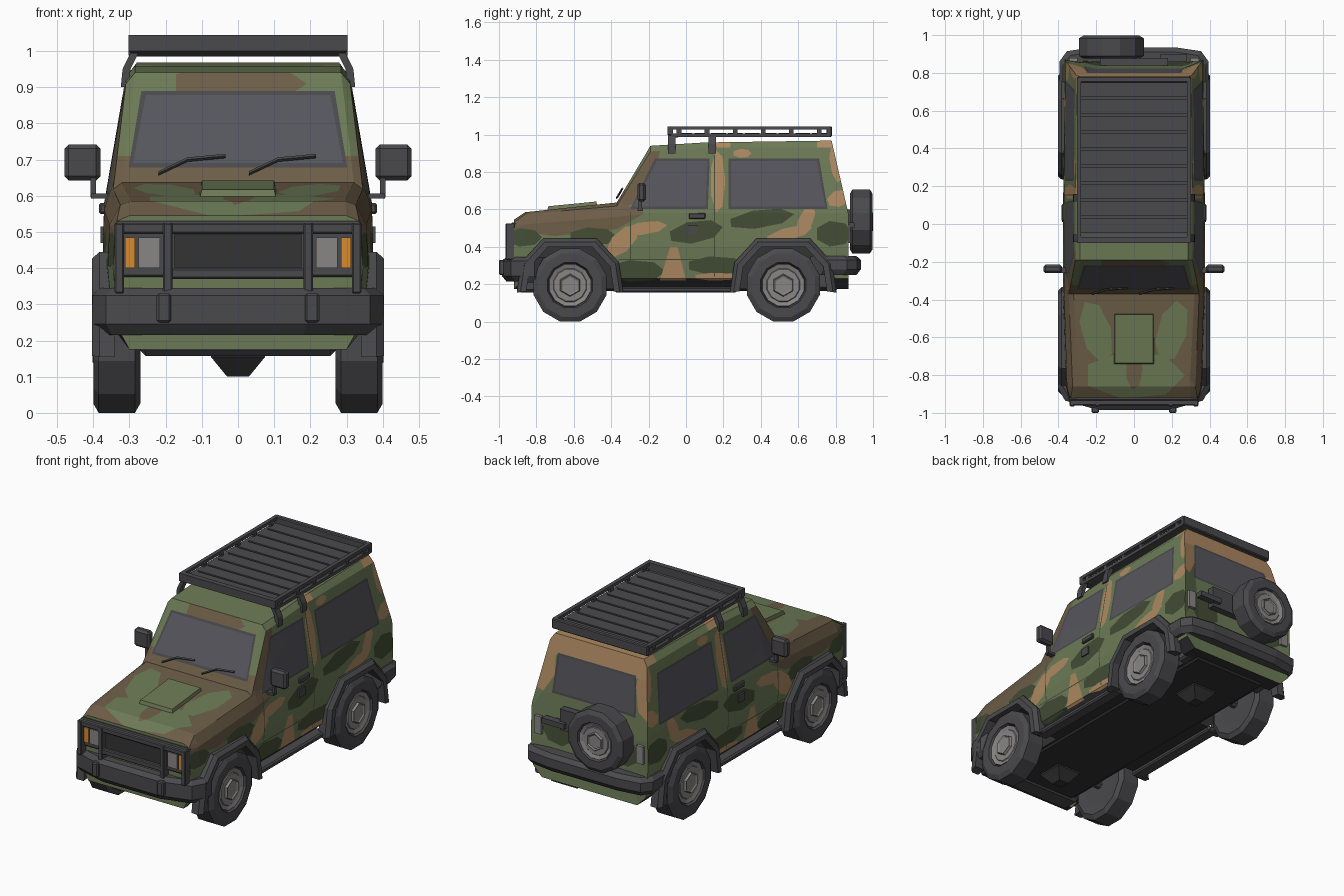
import bpy, bmesh, math
from mathutils import Vector

if "Cube" in bpy.data.objects:
    bpy.data.objects.remove(bpy.data.objects["Cube"])

# ---- colours (linear) ----
COL = {"paint green": (.15, .195, .092), "paint dark green": (.056, .074, .036), "paint brown": (.15, .108, .062),
       "paint tan": (.42, .25, .12), "dark trim": (.068, .068, .074), "window glass": (.092, .092, .108),
       "black underside": (.033, .033, .034), "wheel grey": (.25, .24, .235), "indicator orange": (.68, .26, .03)}
MAT = {}
for n, c in COL.items():
    MAT[n] = bpy.data.materials.new(n)
    MAT[n].diffuse_color = (*c, 1)
GREEN, DARK, BROWN, TAN, TRIM, GLASS, BLACK, GREY, ORANGE = COL


# ---- helpers ----
def loft(name, rings, mat, mirror=False, bev=0):
    """Skin a row of closed rings, cap both ends, optionally add the mirrored twin."""
    bm = bmesh.new()
    for s in ((1, -1) if mirror else (1,)):
        vs = [[bm.verts.new((p[0] * s, p[1], p[2])) for p in r] for r in rings]
        n = len(rings[0])
        for a, b in zip(vs, vs[1:]):
            for i in range(n):
                bm.faces.new((a[i], a[(i + 1) % n], b[(i + 1) % n], b[i]))
        bm.faces.new(vs[0])
        bm.faces.new(vs[-1])
    bmesh.ops.recalc_face_normals(bm, faces=bm.faces[:])
    if bev:
        bmesh.ops.bevel(bm, geom=bm.edges[:], offset=bev, segments=1, affect='EDGES')
    me = bpy.data.meshes.new(name)
    bm.to_mesh(me)
    bm.free()
    ob = bpy.data.objects.new(name, me)
    bpy.context.collection.objects.link(ob)
    me.materials.append(MAT[mat])
    return ob


def rect(w, y0, y1, z, x=0):
    return [(x - w, y0, z), (x + w, y0, z), (x + w, y1, z), (x - w, y1, z)]


def box(name, x, w, y0, y1, z0, z1, mat=TRIM, bev=0):
    """Box of half-width w around x; off-centre boxes are mirrored."""
    return loft(name, [rect(w, y0, y1, z, x) for z in (z0, z1)], mat, x > 0, bev)


def lathe(name, prof, c, axis, n, mat, mirror=False):
    """Turn (distance along axis, radius) pairs around the x or y axis."""
    rings = []
    for t, r in prof:
        ang = [2 * math.pi * (i + .5) / n for i in range(n)]
        uv = [(c[0] + r * math.cos(a), c[1] + r * math.sin(a)) for a in ang]
        rings.append([(t, u, v) if axis == 'x' else (u, t, v) for u, v in uv])
    return loft(name, rings, mat, mirror)


def paint(axis, pts, mat, test):
    """Cut a convex outline, projected along an axis, into the body faces passing the test and colour them."""
    to3 = {'x': lambda p: Vector((0, *p)), 'y': lambda p: Vector((p[0], 0, p[1])), 'z': lambda p: Vector((*p, 0))}[axis]
    bm.normal_update()
    faces = [f for f in bm.faces if test(f)]
    mid = to3([sum(v) / len(pts) for v in zip(*pts)])
    for a, b in zip(pts, pts[1:] + pts[:1]):
        co = to3(a)
        no = to3((b[1] - a[1], a[0] - b[0])).normalized()
        if (mid - co).dot(no) > 0:
            no = -no
        geom = set(faces) | {e for f in faces for e in f.edges} | {v for f in faces for v in f.verts}
        r = bmesh.ops.bisect_plane(bm, geom=list(geom), dist=1e-5, plane_co=co, plane_no=no)
        faces = [f for f in r['geom'] if isinstance(f, bmesh.types.BMFace) and (f.calc_center_median() - co).dot(no) < 0]
    for f in faces:
        f.material_index = list(COL).index(mat)


def blob(axis, mat, test, u, v, ru, rv, tilt=0):
    """Camouflage patch: a tilted seven-sided oval."""
    t, pts = math.radians(tilt), []
    for i in range(7):
        a, b = ru * math.cos(i * math.tau / 7), rv * math.sin(i * math.tau / 7)
        pts.append((u + a * math.cos(t) - b * math.sin(t), v + a * math.sin(t) + b * math.cos(t)))
    paint(axis, pts, mat, test)


def trapezoid(axis, mat, test, b0, b1, t0, t1, z0, z1, g=0):
    paint(axis, [(b0 - g, z0 - g), (b1 + g, z0 - g), (t1 + g, z1 + g), (t0 - g, z1 + g)], mat, test)


# ---- body shell: cross-sections from front to back ----
AXLES, WHEEL_Z = (-.62, .52), .195


def section(y, w, belt, shoulder, roof_pt, lean=0):
    """Half section from sill to roof, then mirrored; lean tips the top forward."""
    half = [(.3, .175), (w - .015, .23), (w, .4), (w - .005, belt), shoulder, roof_pt]
    h = [(x, y - lean * max(0, z - .57), z) for x, z in half]
    return h + [(-x, b, z) for x, b, z in reversed(h)]


body = loft("body_shell", [section(-.92, .345, .5, (.335, .53), (.30, .545)),
                           section(-.86, .36, .52, (.325, .575), (.295, .585)),
                           section(-.37, .375, .56, (.345, .618), (.32, .637)),
                           section(-.19, .375, .58, (.31, .91), (.285, .94)),
                           section(.1, .375, .58, (.31, .93), (.285, .958)),
                           section(.87, .37, .58, (.305, .93), (.28, .968), .23)], GREEN)
for m in list(MAT.values())[1:]:
    body.data.materials.append(m)


def arch(c, r):
    return [(c + r * math.cos(math.radians(a)), WHEEL_Z + r * math.sin(math.radians(a))) for a in (-8, 25, 60, 120, 155, 188)]


# wheel arches are cut out
for c in AXLES:
    cut = loft("arch_cutter", [[(x, y, z) for y, z in arch(c, .262)] for x in (.24, .6)], BLACK, True)
    cut.hide_render = True
    mod = body.modifiers.new("arch", 'BOOLEAN')
    mod.operation, mod.solver, mod.object = 'DIFFERENCE', 'EXACT', cut
bm = bmesh.new()
bm.from_object(body, bpy.context.evaluated_depsgraph_get())
body.modifiers.clear()
for o in [o for o in bpy.data.objects if o.name.startswith("arch_cutter")]:
    bpy.data.objects.remove(o)
bm.normal_update()
for f in bm.faces:
    p = f.calc_center_median()
    inside = any(abs(p.y - c) < .27 for c in AXLES) and p.z < .43 and .2 < abs(p.x) < .335 and abs(p.y) < .86
    f.material_index = 6 if inside or f.normal.z < -.5 else 0


def side(f): return abs(f.normal.x) > .5 and abs(f.calc_center_median().x) > .3
def top(f): return f.normal.z > .5 and f.calc_center_median().y < -.36
def roof(f): return f.normal.z > .4 and f.calc_center_median().z > .9
def screen(f): return f.normal.y < -.4 and f.calc_center_median().z > .62 and abs(f.normal.x) < .5
def back(f): return f.normal.y > .6 and f.calc_center_median().y > .75


# camouflage on the sides: centre y, z, radii, tilt
for p in ((-.62, .56, .4, .1, 3), (-.25, .79, .08, .2, -25)):
    blob('x', BROWN, side, *p)
for p in ((-.87, .45, .1, .05), (-.5, .455, .13, .05), (-.27, .27, .16, .06), (.05, .48, .15, .06, 10),
          (.16, .3, .16, .05), (.4, .55, .18, .05, 8), (.79, .47, .1, .07)):
    blob('x', DARK, side, *p)
for p in ((-.34, .43, .11, .055, 45), (-.22, .5, .12, .035, 8), (.16, .24, .12, .022), (.17, .75, .04, .17),
          (.3, .9, .05, .025), (.55, .47, .13, .035, 15), (.64, .54, .09, .04, 65), (.82, .66, .07, .045, 20), (.8, .84, .03, .1, 10)):
    blob('x', TAN, side, *p)
trapezoid('x', TAN, side, -.14, 0, -.085, -.045, .22, .4)
# camouflage on hood, roof edge, windscreen frame and tailgate
trapezoid('z', BROWN, top, -.4, .4, -.4, .4, -.95, -.36)
blob('z', GREEN, top, 0, -.8, .27, .13)
blob('z', BROWN, top, 0, -.77, .045, .11)
trapezoid('z', TAN, roof, -.4, .4, -.4, .4, .7, .81)
trapezoid('y', BROWN, screen, -.35, .35, -.34, .34, .62, .71)
blob('y', BROWN, screen, 0, .91, .19, .06)
trapezoid('y', TAN, back, -.35, .35, -.35, .35, .86, .97)
for s in (-1, 1):
    blob('z', GREEN, top, s * .2, -.57, .08, .17, -s * 15)
    blob('z', TAN, roof, s * .31, .18, .08, .06)
    blob('y', TAN, back, s * .33, .82, .08, .17)
    blob('y', DARK, back, s * .21, .45, .1, .08)
# door seams, crease line, then window frames and glass
for y, h in ((-.3, .59), (.15, .89)):
    trapezoid('x', DARK, side, y, y + .006, y, y + .006, .24, h)
trapezoid('x', DARK, side, -.36, .28, -.36, .28, .33, .336)
for mat, g in ((TRIM, .012), (GLASS, 0)):
    trapezoid('x', mat, side, -.285, .105, -.155, .115, .615, .86, g)
    trapezoid('x', mat, side, .24, .745, .24, .7, .615, .86, g)
    trapezoid('y', mat, screen, -.29, .29, -.255, .255, .69, .878, g)
    trapezoid('y', mat, back, -.255, .255, -.235, .235, .66, .86, g)
bm.to_mesh(body.data)
bm.free()

# ---- wheels, arch flares, axles, spare ----
WHEEL = (("tyre", [(.275, .12), (.27, .175), (.285, .202), (.385, .202), (.4, .175), (.4, .125), (.375, .115)], 12, TRIM),
         ("wheel_disc", [(.365, .119), (.392, .115), (.384, .092), (.388, .088)], 12, GREY),
         ("wheel_hub", [(.38, .064), (.402, .056), (.396, .046)], 6, GREY))
for name, prof, n, mat in WHEEL:
    for c in AXLES:
        lathe(name, prof, (c, WHEEL_Z), 'x', n, mat, True)
    lathe("spare_" + name, [(t * .93 + .625, r * .88) for t, r in prof], (-.12, .535), 'y', n, mat)
for c in AXLES:
    loft("arch_flares", [[(.34, *a), (.383, *a), (.403, *b), (.403, *d), (.34, *d)]
                         for a, b, d in zip(arch(c, .288), arch(c, .268), arch(c, .236))], TRIM, True)
    lathe("axle", [(-.28, .025), (.28, .025)], (c, WHEEL_Z), 'x', 8, TRIM)
    loft("axle_housing", [rect(w, c - w, c + w, z) for w, z in ((.03, .1), (.075, .155), (.075, .23))], BLACK)
box("spare_mount", 0, .18, .84, .88, .48, .6)
loft("tailgate_handle", [rect(.07, .86, .9, z, .21) for z in (.5, .53)], TRIM)
box("tail_lamps", .322, .022, .86, .878, .42, .52, GREY)


# ---- bumpers ----
def bumper(name, path, z0, z1):
    """Chamfered beam following outer (x, y) points and wrapping round the corners."""
    out = []
    for x, y in [(-x, y) for x, y in reversed(path)] + path:
        ring = [(.8, z0), (.95, z0), (1, z0 + .03), (1, z1 - .02), (.95, z1), (.8, z1)]
        out.append([(x * k, y * (.5 + .5 * k), z) for k, z in ring])
    loft(name, out, TRIM)


bumper("front_bumper", [(.19, -.985), (.365, -.935), (.402, -.87), (.402, -.81)], .215, .345)
bumper("rear_bumper", [(.22, .935), (.355, .915), (.395, .86), (.395, .74)], .25, .35)
box("bumper_mounts", .205, .02, -1, -.93, .25, .33, bev=.006)

# ---- front face: surround, grille, lamps, guard ----
box("grille_surround", 0, .34, -.935, -.9, .375, .53, bev=.006)
box("grille", 0, .175, -.94, -.92, .4, .495, BLACK)
box("headlamps", .245, .03, -.943, -.92, .4, .485, GREY)
box("indicators", .298, .014, -.943, -.92, .4, .485, ORANGE)
for x in (.194, .328):
    box("guard_uprights", x, .013, -.965, -.915, .33, .525, bev=.004)
for w, z in ((.335, .495), (.19, .37)):
    box("guard_bar", 0, w, -.96, -.93, z, z + .03, bev=.005)

# ---- underside ----
box("chassis", 0, .24, -.84, .82, .165, .26, BLACK, .02)
box("front_skid_plate", 0, .27, -.9, -.78, .157, .225, bev=.015)
box("rear_crossmember", 0, .28, .7, .8, .175, .26, bev=.01)
box("side_steps", .335, .035, -.38, .27, .155, .185, bev=.008)

# ---- hood scoop, wipers, mirrors, handles ----
loft("hood_scoop", [[(-.115, a, z - .06), (.115, a, z - .06), (.1, b, z), (-.1, b, z)]
                    for a, b, z in ((-.755, -.735, .617), (-.465, -.48, .642))], GREEN)
for s in (-.22, .03):
    loft("wiper", [[(s + x, (z - .637) * .59 - .384 + a, z + b) for a, b in ((-.006, 0), (0, -.006), (.006, 0), (0, .006))]
                   for x, z in ((0, .662), (.08, .7), (.185, .71))], TRIM)
box("mirrors", .43, .05, -.26, -.215, .642, .742, bev=.012)
box("mirror_stems", .4, .008, -.255, -.235, .595, .66)
box("mirror_arms", .38, .026, -.26, -.23, .592, .606)
box("door_handles", .372, .012, .015, .105, .55, .58, bev=.005)
box("door_locks", .37, .01, .01, .065, .47, .515)

# ---- roof rack ----
box("rack_floor", 0, .285, -.05, .76, .99, .998)
for i in range(9):
    box("rack_slat", 0, .285, i * .09 - .045, i * .09 + .033, .996, 1.008)
for z in (.988, 1.026):
    box("rack_rails", .291, .011, -.08, .77, z, z + .018)
for i in range(6):
    box("rack_posts", .291, .008, i * .15 - .05, i * .15 - .025, 1, 1.03)
box("rack_rear_rail", 0, .302, .75, .78, .988, 1.044, bev=.005)
loft("rack_deflector", [rect(w, y, y + .03, z) for w, y, z in ((.285, -.07, .985), (.302, -.1, 1), (.302, -.1, 1.044))], TRIM)
for y in (-.095, .12):
    loft("rack_feet", [rect(.011, y, y + .04, z, x) for x, z in ((.313, .9), (.308, .95), (.286, .995))], TRIM, True)

for m in bpy.data.materials:
    if m.users and not m.is_grease_pencil:
        m.use_nodes = True
        m.node_tree.nodes["Principled BSDF"].inputs["Base Color"].default_value = m.diffuse_color
